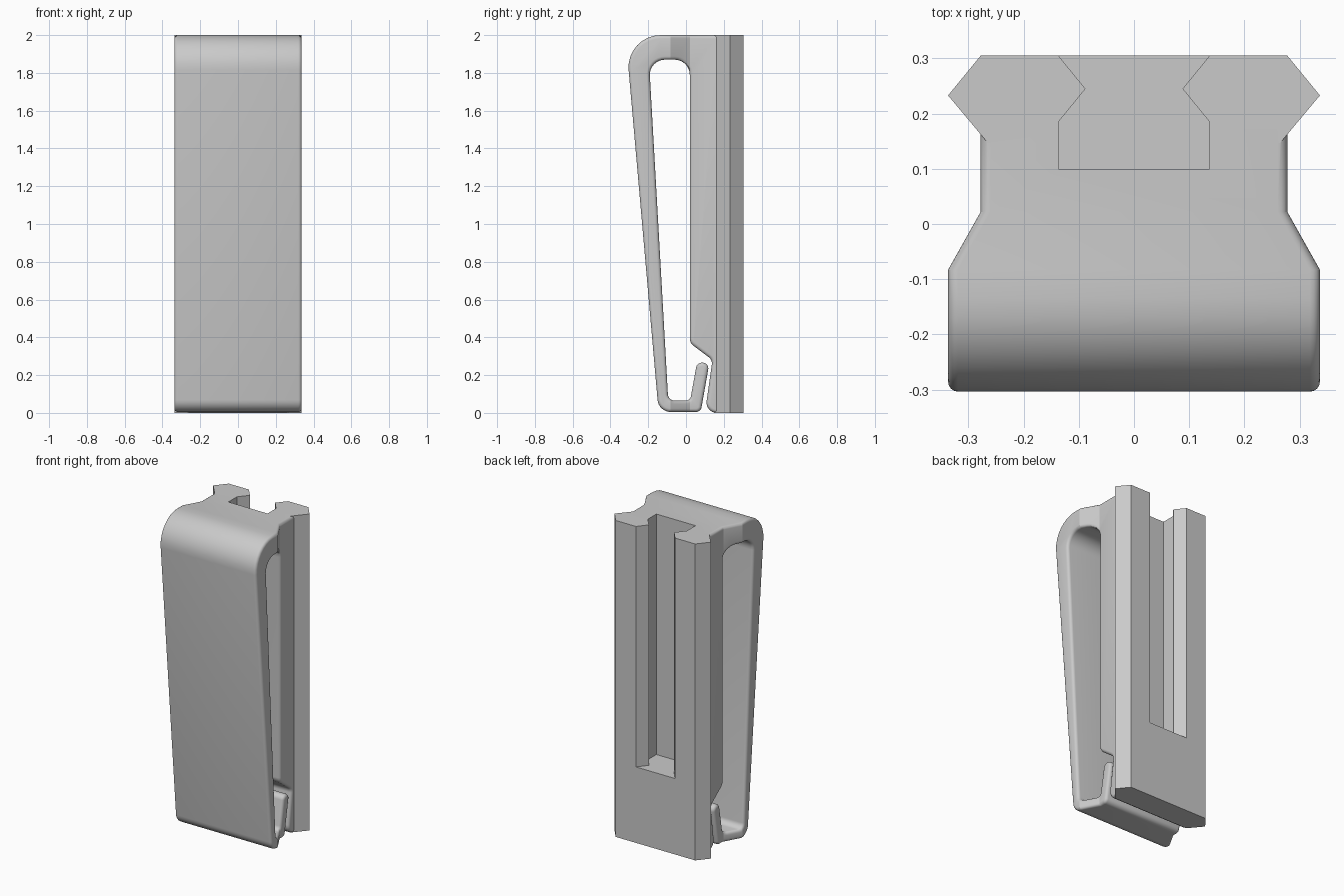
import bpy, bmesh, math
from mathutils import Vector

old = bpy.data.objects.get("Cube")
if old:
    bpy.data.objects.remove(old, do_unlink=True)

grey = bpy.data.materials.new("light grey")
grey.use_nodes = True
colour = (0.59, 0.59, 0.59, 1)
grey.diffuse_color = colour
grey.node_tree.nodes["Principled BSDF"].inputs["Base Color"].default_value = colour


def rounded(points, steps=8):
    """Turn (y, z, radius) corners into an outline with filleted corners."""
    outline = []
    for i, (a, b, radius) in enumerate(points):
        corner = Vector((a, b))
        if not radius:
            outline.append(corner)
            continue
        to_prev = (Vector(points[i - 1][:2]) - corner).normalized()
        to_next = (Vector(points[(i + 1) % len(points)][:2]) - corner).normalized()
        half = to_prev.angle(to_next) / 2
        centre = corner + (to_prev + to_next).normalized() * radius / math.sin(half)
        reach = radius / math.tan(half)
        start = (corner + to_prev * reach - centre).normalized()
        end = (corner + to_next * reach - centre).normalized()
        for k in range(steps + 1):
            outline.append(centre + start.slerp(end, k / steps).normalized() * radius)
    return outline


def inset(outline, distance):
    """Shift a counterclockwise outline inwards by a distance."""
    result = []
    for i, p in enumerate(outline):
        before = (p - outline[i - 1]).normalized()
        after = (outline[(i + 1) % len(outline)] - p).normalized()
        mitre = (before + after) / (1 + before.dot(after))
        result.append(p + Vector((-mitre.y, mitre.x)) * distance)
    return result


def loft(name, rings):
    """Skin a closed solid through matching rings of points."""
    bm = bmesh.new()
    loops = [[bm.verts.new(p) for p in ring] for ring in rings]
    count = len(loops[0])
    for one, two in zip(loops, loops[1:]):
        for i in range(count):
            j = (i + 1) % count
            bm.faces.new((one[i], one[j], two[j], two[i]))
    bm.faces.new(loops[0])
    bm.faces.new(loops[-1])
    bmesh.ops.recalc_face_normals(bm, faces=bm.faces)
    mesh = bpy.data.meshes.new(name)
    bm.to_mesh(mesh)
    bm.free()
    obj = bpy.data.objects.new(name, mesh)
    bpy.context.collection.objects.link(obj)
    mesh.materials.append(grey)
    return obj


def plan_prism(name, half, low, high):
    """Upright prism from the right half of a symmetric plan outline."""
    outline = list(half) + [(-x, y) for x, y in reversed(half)]
    return loft(name, [[(x, y, z) for x, y in outline] for z in (low, high)])


def boolean(target, tool, operation):
    mod = target.modifiers.new(operation.lower(), 'BOOLEAN')
    mod.object, mod.operation, mod.solver = tool, operation, 'EXACT'
    tool.hide_render = True


# Clip: one bent side profile (y, z, corner radius)
profile = rounded([
    (0.2, 2, 0), (-0.32, 2, 0.17), (-0.145, 0.005, 0.07),
    (0.078, 0.005, 0.03), (0.124, 0.266, 0.031), (0.058, 0.266, 0.031),
    (0.022, 0.065, 0.03), (-0.094, 0.065, 0.035), (-0.196, 1.87, 0.08),
    (0.02, 1.87, 0.08), (0.02, 0.37, 0.05), (0.14, 0.28, 0.04),
    (0.1, 0, 0.055), (0.2, 0, 0)])

# Rounded side rims: the outline shrinks along a quarter circle
WIDE, NARROW, RIM = 0.337, 0.278, 0.018
rims = []
for k in range(5):
    turn = k / 4 * math.pi / 2
    x = WIDE - RIM + RIM * math.sin(turn)
    rims.append((x, inset(profile, RIM * (1 - math.cos(turn)))))
sections = [(-x, ring) for x, ring in reversed(rims)] + rims
clip = loft("belt_clip", [[(x, p.x, p.y) for p in ring] for x, ring in sections])

# Waist: the sides taper in between two depths
TAPER_START, TAPER_END = -0.083, 0.022
bm = bmesh.new()
bm.from_mesh(clip.data)
for y in (TAPER_START, TAPER_END):
    bmesh.ops.bisect_plane(bm, geom=bm.verts[:] + bm.edges[:] + bm.faces[:],
                           plane_co=(0, y, 0), plane_no=(0, 1, 0))
for v in bm.verts:
    t = (v.co.y - TAPER_START) / (TAPER_END - TAPER_START)
    narrowing = (WIDE - NARROW) * min(max(t, 0), 1)
    v.co.x -= math.copysign(narrowing, v.co.x)
bm.to_mesh(clip.data)
bm.free()

# Rail: sharp wedge-sided bar along the back
rail = plan_prism("back_rail", [
    (0.265, 0.147), (0.337, 0.233), (0.278, 0.305)], 0, 2)

# Slot: undercut channel open at the top
slot = plan_prism("slot_cutter", [
    (0.137, 0.1), (0.137, 0.185), (0.088, 0.245), (0.137, 0.305), (0.137, 0.4)], 0.48, 2.2)

boolean(clip, rail, 'UNION')
boolean(clip, slot, 'DIFFERENCE')
deps = bpy.context.evaluated_depsgraph_get()
body = bpy.data.meshes.new_from_object(clip.evaluated_get(deps))
clip.modifiers.clear()
clip.data = body
for helper in (rail, slot):
    bpy.data.objects.remove(helper, do_unlink=True)

bpy.context.view_layer.objects.active = clip
clip.select_set(True)
bpy.ops.object.shade_smooth_by_angle(angle=math.radians(25))
